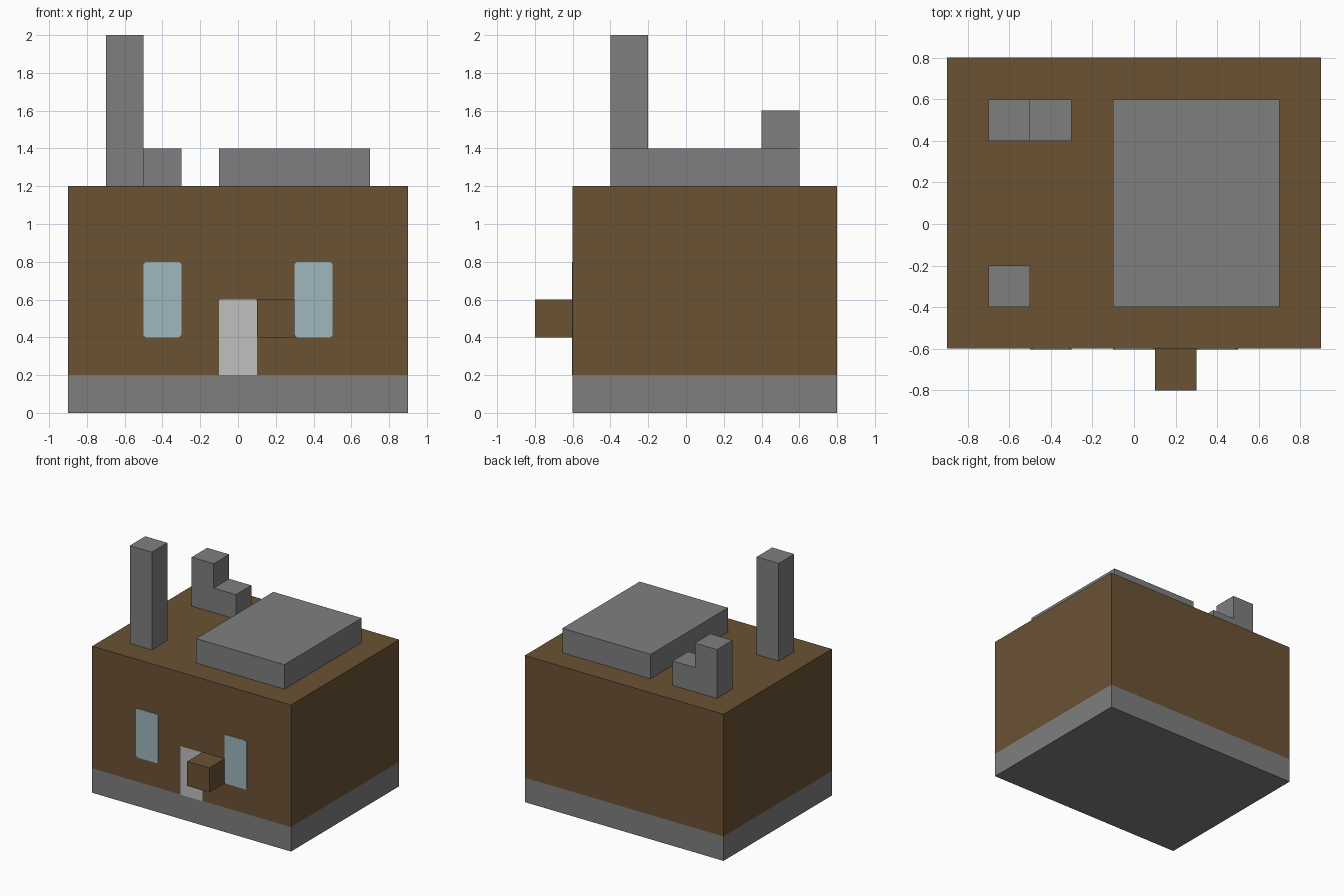
import bpy, bmesh

default = bpy.data.objects.get("Cube")
if default:
    bpy.data.objects.remove(default, do_unlink=True)


def linear(c):
    c /= 255
    return c / 12.92 if c <= 0.04045 else ((c + 0.055) / 1.055) ** 2.4


def material(name, *rgb):
    colour = [linear(c) for c in rgb] + [1]
    m = bpy.data.materials.new(name)
    m.use_nodes = True
    m.diffuse_color = colour
    m.node_tree.nodes["Principled BSDF"].inputs["Base Color"].default_value = colour
    return m


brown = material("brown_wall", 107, 82, 52)
grey = material("grey_stone", 127, 127, 127)
glass = material("pale_blue_glass", 159, 183, 191)
white = material("light_grey_door", 192, 192, 192)


def finish(name, bm, *mats):
    bmesh.ops.recalc_face_normals(bm, faces=bm.faces)
    mesh = bpy.data.meshes.new(name)
    bm.to_mesh(mesh)
    bm.free()
    for m in mats:
        mesh.materials.append(m)
    obj = bpy.data.objects.new(name, mesh)
    bpy.context.collection.objects.link(obj)
    return obj


def box_mesh(low, high):
    bm = bmesh.new()
    bmesh.ops.create_cube(bm, size=1)
    for v in bm.verts:
        v.co = [high[i] if v.co[i] > 0 else low[i] for i in range(3)]
    return bm


def box(name, low, high, mat):
    return finish(name, box_mesh(low, high), mat)


def plate(name, x0, x1, z0, z1, mat, clip):
    # Thin front panel with slightly clipped corners
    bm = box_mesh((x0, -0.604, z0), (x1, -0.598, z1))
    edges = [e for e in bm.edges
             if abs(e.verts[0].co.y - e.verts[1].co.y) > 0.001
             and (z0 > 0.3 or e.verts[0].co.z > z0 + 0.1)]
    bmesh.ops.bevel(bm, geom=edges, offset=clip, segments=1, affect='EDGES')
    return finish(name, bm, mat)


# Building body: stone footing below brown walls
bm = box_mesh((-0.9, -0.6, 0), (0.9, 0.8, 1.2))
bmesh.ops.bisect_plane(bm, geom=bm.verts[:] + bm.edges[:] + bm.faces[:],
                       plane_co=(0, 0, 0.2), plane_no=(0, 0, 1))
for f in bm.faces:
    f.material_index = 1 if f.calc_center_median().z < 0.2 else 0
finish("building_body", bm, brown, grey)

# Rooftop parts
box("roof_slab", (-0.1, -0.4, 1.2), (0.7, 0.6, 1.4), grey)
box("tall_chimney", (-0.7, -0.4, 1.2), (-0.5, -0.2, 2), grey)

# Stepped vent: an L-shaped profile extruded in depth
bm = bmesh.new()
profile = [(-0.7, 1.2), (-0.3, 1.2), (-0.3, 1.4), (-0.5, 1.4), (-0.5, 1.6), (-0.7, 1.6)]
face = bm.faces.new([bm.verts.new((x, 0.4, z)) for x, z in profile])
side = bmesh.ops.extrude_face_region(bm, geom=[face])["geom"]
bmesh.ops.translate(bm, vec=(0, 0.2, 0),
                    verts=[g for g in side if isinstance(g, bmesh.types.BMVert)])
finish("stepped_vent", bm, grey)

# Front details
box("wall_block", (0.1, -0.8, 0.4), (0.3, -0.6, 0.6), brown)
plate("door", -0.1, 0.1, 0.2, 0.6, white, 0.006)
plate("right_window", -0.5, -0.3, 0.4, 0.8, glass, 0.012)
plate("left_window", 0.3, 0.5, 0.4, 0.8, glass, 0.012)
